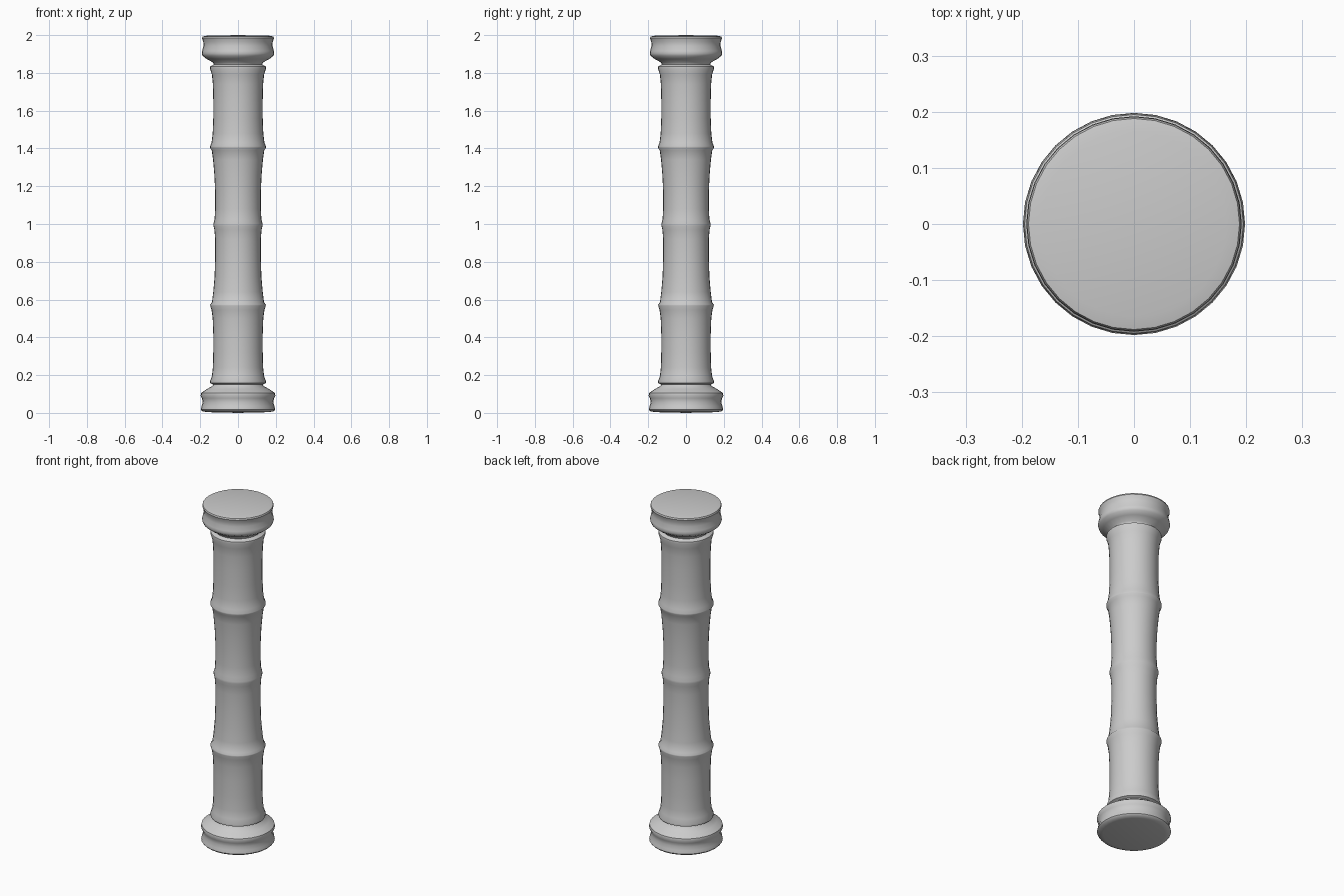
import bpy, bmesh, math

SIDES = 32

stone = bpy.data.materials.new("grey stone")
stone.diffuse_color = (0.6, 0.6, 0.6, 1)


def lathe(name, profile):
    """Revolve (radius, height) points about z; radius 0 makes a pole."""
    bm = bmesh.new()
    verts = [bm.verts.new((r, 0, z)) for r, z in profile]
    edges = [bm.edges.new(pair) for pair in zip(verts, verts[1:])]
    bmesh.ops.spin(bm, geom=verts + edges, cent=(0, 0, 0), axis=(0, 0, 1),
                   angle=2 * math.pi, steps=SIDES, use_duplicate=False)
    bmesh.ops.remove_doubles(bm, verts=bm.verts[:], dist=0.0005)
    bmesh.ops.recalc_face_normals(bm, faces=bm.faces[:])
    mesh = bpy.data.meshes.new(name)
    bm.to_mesh(mesh)
    bm.free()
    mesh.materials.append(stone)
    obj = bpy.data.objects.new(name, mesh)
    bpy.context.collection.objects.link(obj)
    bpy.context.view_layer.objects.active = obj
    obj.select_set(True)
    bpy.ops.object.shade_smooth_by_angle(angle=math.radians(40))
    obj.select_set(False)
    return obj


# one continuous turned column
base = [(0, 0), (0.165, 0.004), (0.19, 0.009), (0.197, 0.017), (0.193, 0.035),
        (0.187, 0.055), (0.191, 0.078), (0.198, 0.092), (0.195, 0.106),
        (0.165, 0.126), (0.135, 0.143), (0.132, 0.15)]
shaft = [(0.147, 0.157), (0.148, 0.168), (0.138, 0.195), (0.133, 0.24),
         (0.131, 0.32), (0.131, 0.42), (0.134, 0.50), (0.14, 0.545),
         (0.147, 0.568), (0.147, 0.574), (0.138, 0.585), (0.131, 0.64),
         (0.124, 0.72), (0.121, 0.82), (0.121, 0.92), (0.125, 0.97),
         (0.13, 0.99), (0.13, 1.002), (0.124, 1.025), (0.121, 1.08),
         (0.121, 1.17), (0.125, 1.26), (0.132, 1.34), (0.139, 1.39),
         (0.148, 1.404), (0.148, 1.411), (0.14, 1.43), (0.134, 1.48),
         (0.131, 1.56), (0.131, 1.66), (0.133, 1.74), (0.138, 1.79),
         (0.148, 1.822), (0.147, 1.834)]
capital = [(0.128, 1.845), (0.132, 1.855), (0.165, 1.873), (0.187, 1.89),
           (0.192, 1.903), (0.19, 1.916), (0.183, 1.942), (0.184, 1.965),
           (0.191, 1.984), (0.188, 1.992), (0.165, 1.997), (0, 2.0)]
lathe("turned_column", base + shaft + capital)
